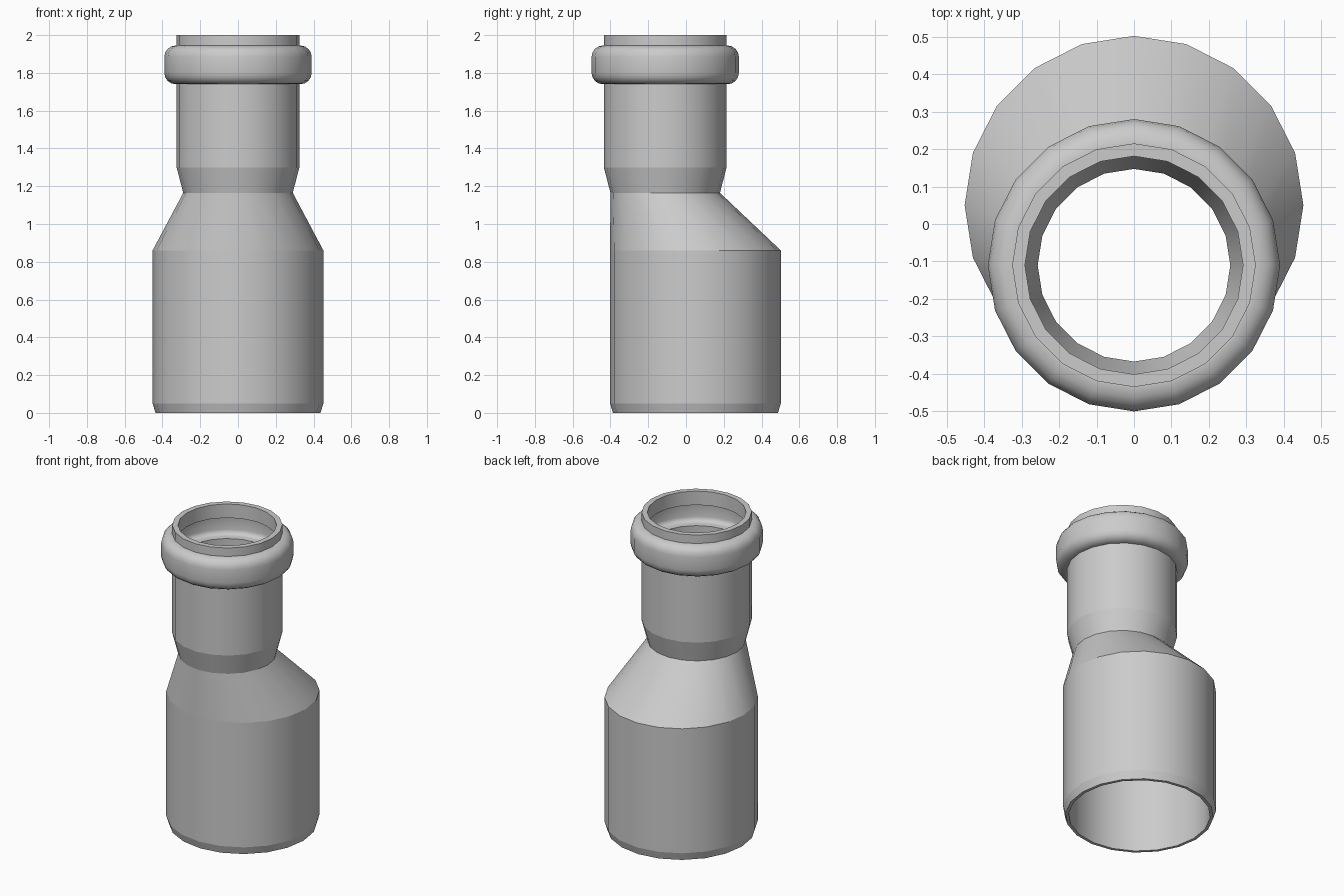
import bpy, bmesh
from math import sin, cos, pi

if "Cube" in bpy.data.objects:
    bpy.data.objects.remove(bpy.data.objects["Cube"])

SEGMENTS = 20
LOW_Y, TOP_Y = 0.05, -0.11   # axes of the wide and narrow pipes


def bead(r_in, r_out, z0, z1, fillet, steps=4):
    """Rounded collar section, bottom to top: (z, y, radius, sharp)."""
    pts = [(z0, TOP_Y, r_in, True)]
    for i in range(steps + 1):
        a = pi / 2 * i / steps
        pts.append((z0 + fillet * (1 - cos(a)), TOP_Y, r_out - fillet * (1 - sin(a)), False))
    for i in range(steps + 1):
        a = pi / 2 * i / steps
        pts.append((z1 - fillet * (1 - sin(a)), TOP_Y, r_out - fillet * (1 - cos(a)), False))
    pts.append((z1, TOP_Y, r_in, True))
    return pts


# Outer wall, bottom to top
outer = [
    (0.0, LOW_Y, 0.437, True),
    (0.05, LOW_Y, 0.452, True),
    (0.86, LOW_Y, 0.452, True),
    (1.165, TOP_Y, 0.29, True),
    (1.30, TOP_Y, 0.325, True),
] + bead(0.325, 0.39, 1.74, 1.945, 0.06) + [(2.0, TOP_Y, 0.325, True)]

# Inner wall with the seal groove inside the collar
inner = [
    (0.0, LOW_Y, 0.418, True),
    (0.85, LOW_Y, 0.418, True),
    (1.165, TOP_Y, 0.257, True),
    (1.30, TOP_Y, 0.291, True),
] + bead(0.291, 0.356, 1.775, 1.91, 0.03) + [(2.0, TOP_Y, 0.291, True)]

# Loft the closed section through all rings
profile = outer + inner[::-1]
bm = bmesh.new()
rings = []
for z, cy, r, sharp in profile:
    rings.append([bm.verts.new((r * sin(2 * pi * i / SEGMENTS),
                                cy + r * cos(2 * pi * i / SEGMENTS), z))
                  for i in range(SEGMENTS)])
for k, a in enumerate(rings):
    b = rings[(k + 1) % len(rings)]
    for i in range(SEGMENTS):
        j = (i + 1) % SEGMENTS
        bm.faces.new((a[i], a[j], b[j], b[i])).smooth = True
bmesh.ops.recalc_face_normals(bm, faces=bm.faces)

# Crisp edges where the sections meet
for ring, (z, cy, r, sharp) in zip(rings, profile):
    if sharp:
        for i in range(SEGMENTS):
            bm.edges.get((ring[i], ring[(i + 1) % SEGMENTS])).smooth = False

mesh = bpy.data.meshes.new("eccentric_pipe_reducer")
bm.to_mesh(mesh)
bm.free()
obj = bpy.data.objects.new("eccentric_pipe_reducer", mesh)
bpy.context.collection.objects.link(obj)
